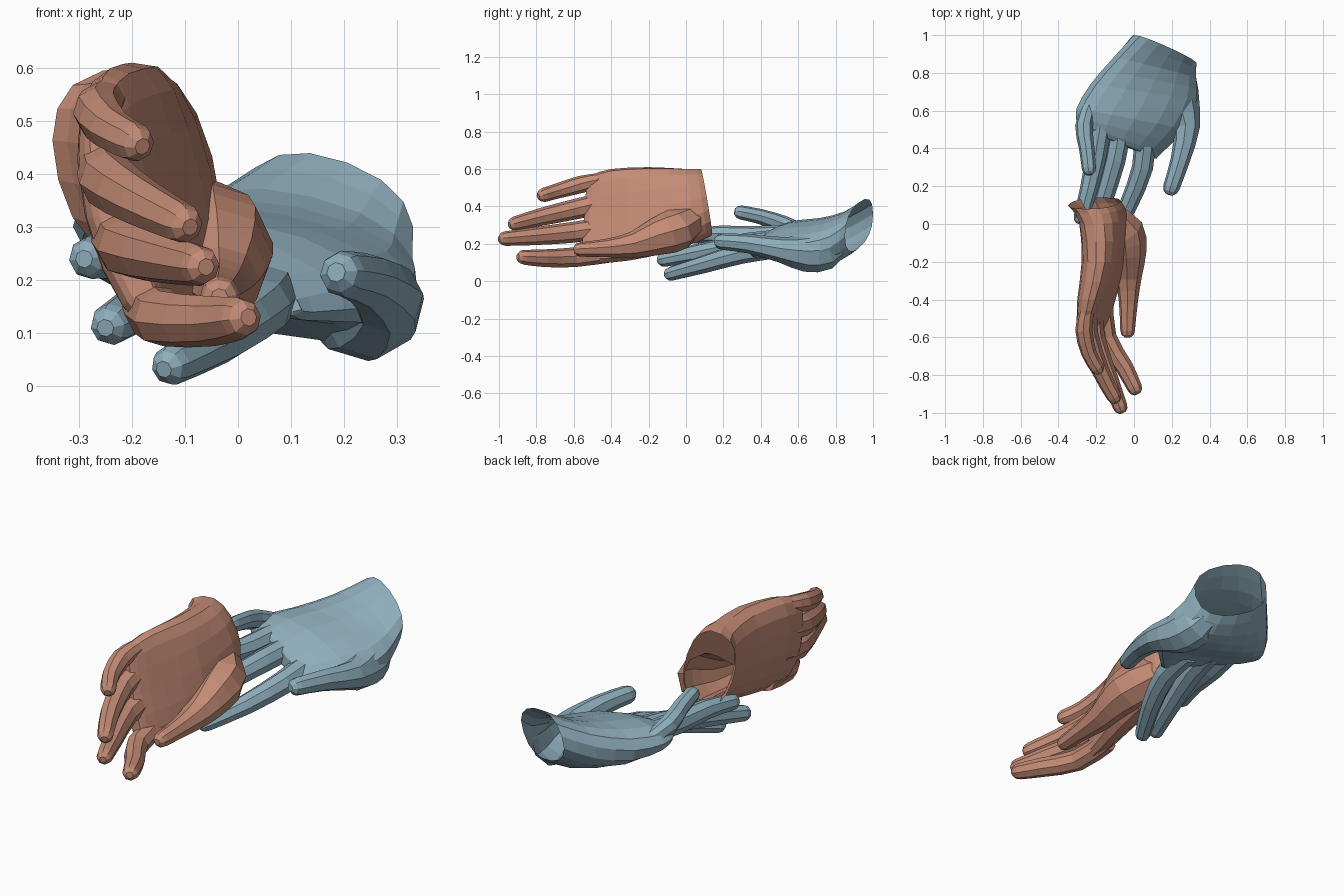
import bpy, bmesh
from math import sin, cos, pi, copysign
from mathutils import Vector

if "Cube" in bpy.data.objects:
    bpy.data.objects.remove(bpy.data.objects["Cube"])

FWD = Vector((0, -1, 0))


def spline(rows):
    """Insert a smooth midpoint between neighbouring rows of numbers."""
    out = [rows[0]]
    for i in range(len(rows) - 1):
        a, b = rows[max(i - 1, 0)], rows[i]
        c, d = rows[i + 1], rows[min(i + 2, len(rows) - 1)]
        out.append([(9 * (q + r) - p - s) / 16 for p, q, r, s in zip(a, b, c, d)])
        out.append(c)
    return out


def loft(name, rings):
    """Closed skin over a list of point rings."""
    bm = bmesh.new()
    rows = [[bm.verts.new(p) for p in r] for r in rings]
    n = len(rows[0])
    for a, b in zip(rows, rows[1:]):
        for i in range(n):
            j = (i + 1) % n
            bm.faces.new((a[i], a[j], b[j], b[i]))
    bm.faces.new(rows[0])
    bm.faces.new(rows[-1])
    bmesh.ops.recalc_face_normals(bm, faces=bm.faces)
    me = bpy.data.meshes.new(name)
    bm.to_mesh(me)
    bm.free()
    ob = bpy.data.objects.new(name, me)
    bpy.context.collection.objects.link(ob)
    return ob


def palm(name, sections, dorsal, n=16):
    """Sections: little-finger edge, thumb edge, half thickness, cupping."""
    rings = []
    for s in spline([[*u, *r, t, c] for u, r, t, c in sections]):
        u, r, t, cup = Vector(s[:3]), Vector(s[3:6]), s[6], s[7]
        mid, half = (u + r) / 2, (r - u) / 2
        nor = half.cross(FWD).normalized()
        if nor.dot(dorsal) < 0:
            nor = -nor
        ring = []
        for k in range(n):
            a = 2 * pi * k / n
            v = copysign(abs(sin(a)) ** 0.8, sin(a))
            c = copysign(abs(cos(a)) ** 0.9, cos(a))
            ring.append(mid + half * c + nor * (t * v + cup * (1 - c * c)))
        rings.append(ring)
    return loft(name, rings)


def finger(name, path, n=8):
    """Tapered tube through (x, y, z, radius) joints with a rounded tip."""
    a, b = Vector(path[-2][:3]), Vector(path[-1][:3])
    end, r = (b - a).normalized(), path[-1][3]
    rows = spline(path[:-1] + [(*(b - end * r), r)])
    rows += [(*(b - end * r * 0.4), r * 0.84), (*b, r * 0.42)]
    pts = [Vector(p[:3]) for p in rows]
    rings = []
    for i, p in enumerate(pts):
        d = (pts[min(i + 1, len(pts) - 1)] - pts[max(i - 1, 0)]).normalized()
        u = d.cross(Vector((0.3, 0, 1))).normalized()
        v = d.cross(u)
        rings.append([p + (u * cos(t) + v * sin(t)) * rows[i][3] * 1.08
                      for t in [2 * pi * (k + .5) / n for k in range(n)]])
    return loft(name, rings)


def hand(name, sections, dorsal, fingers, color):
    ob = palm(name, sections, Vector(dorsal))
    parts = [finger(name + "_" + k, p) for k, p in fingers.items()]
    for p in parts:
        m = ob.modifiers.new("join_" + p.name, 'BOOLEAN')
        m.operation, m.solver, m.object = 'UNION', 'EXACT', p
    deps = bpy.context.evaluated_depsgraph_get()
    me = bpy.data.meshes.new_from_object(ob.evaluated_get(deps))
    ob.modifiers.clear()
    ob.data = me
    for p in parts:
        bpy.data.objects.remove(p)
    # open the wrist
    bm = bmesh.new()
    bm.from_mesh(me)
    rim = (Vector(sections[0][0]) + Vector(sections[0][1])) / 2
    cap = [f for f in bm.faces if (f.calc_center_median() - rim).length < 0.03]
    bmesh.ops.delete(bm, geom=cap, context='FACES')
    bm.to_mesh(me)
    bm.free()
    mat = bpy.data.materials.new(name + "_skin")
    mat.diffuse_color = color
    mat.use_nodes = True
    mat.node_tree.nodes["Principled BSDF"].inputs["Base Color"].default_value = mat.diffuse_color
    me.materials.clear()
    me.materials.append(mat)


# upright hand, palm turned sideways
hand("left_hand", [
    ((-.255, .08, .595), (-.165, .14, .25), .133, 0),
    ((-.215, .00, .60), (-.11, .05, .205), .118, 0),
    ((-.20, -.20, .61), (-.095, -.20, .13), .100, .02),
    ((-.24, -.40, .60), (-.125, -.40, .10), .076, .03),
    ((-.26, -.50, .57), (-.15, -.53, .10), .052, .03),
    ((-.26, -.53, .55), (-.15, -.56, .12), .028, .03)],
    (-1, 0, 0), {
    "little": [(-.25, -.46, .54, .036), (-.265, -.56, .518, .043), (-.24, -.68, .485, .038), (-.18, -.79, .452, .035)],
    "ring": [(-.245, -.44, .42, .050), (-.245, -.58, .388, .051), (-.18, -.77, .345, .044), (-.09, -.945, .30, .036)],
    "middle": [(-.22, -.42, .29, .052), (-.21, -.60, .262, .052), (-.13, -.82, .24, .044), (-.06, -1.0, .225, .036)],
    "index": [(-.165, -.40, .155, .050), (-.145, -.60, .128, .049), (-.05, -.76, .123, .044), (.02, -.90, .13, .037)],
    "thumb": [(-.14, .05, .35, .07), (-.06, -.04, .28, .105), (-.035, -.15, .24, .094), (-.03, -.28, .195, .066),
              (-.03, -.42, .178, .046), (-.035, -.60, .168, .036)]},
    (.55, .26, .18, 1))

# lower hand, palm down
hand("right_hand", [
    ((.00, 1.0, .36), (.32, .85, .24), .130, 0),
    ((-.11, .88, .29), (.33, .77, .18), .126, 0),
    ((-.23, .74, .25), (.34, .65, .15), .113, .015),
    ((-.305, .61, .255), (.27, .50, .15), .082, .03),
    ((-.30, .53, .26), (.14, .37, .14), .050, .025),
    ((-.28, .50, .255), (.12, .345, .145), .025, .025)],
    (0, 0, 1), {
    "little": [(-.235, .63, .265, .034), (-.265, .52, .305, .043), (-.25, .40, .345, .038), (-.235, .26, .375, .035)],
    "ring": [(-.17, .54, .25, .050), (-.20, .36, .24, .051), (-.24, .18, .25, .044), (-.29, .00, .24, .037)],
    "middle": [(-.07, .52, .22, .052), (-.10, .34, .205, .052), (-.17, .10, .16, .045), (-.25, -.15, .11, .037)],
    "index": [(.06, .48, .18, .054), (.045, .30, .15, .052), (-.03, .10, .092, .045), (-.14, -.11, .032, .036)],
    "thumb": [(.20, .82, .22, .065), (.225, .74, .165, .098), (.25, .63, .15, .092), (.28, .51, .168, .064),
              (.245, .34, .20, .048), (.185, .155, .215, .041)]},
    (.27, .42, .50, 1))
